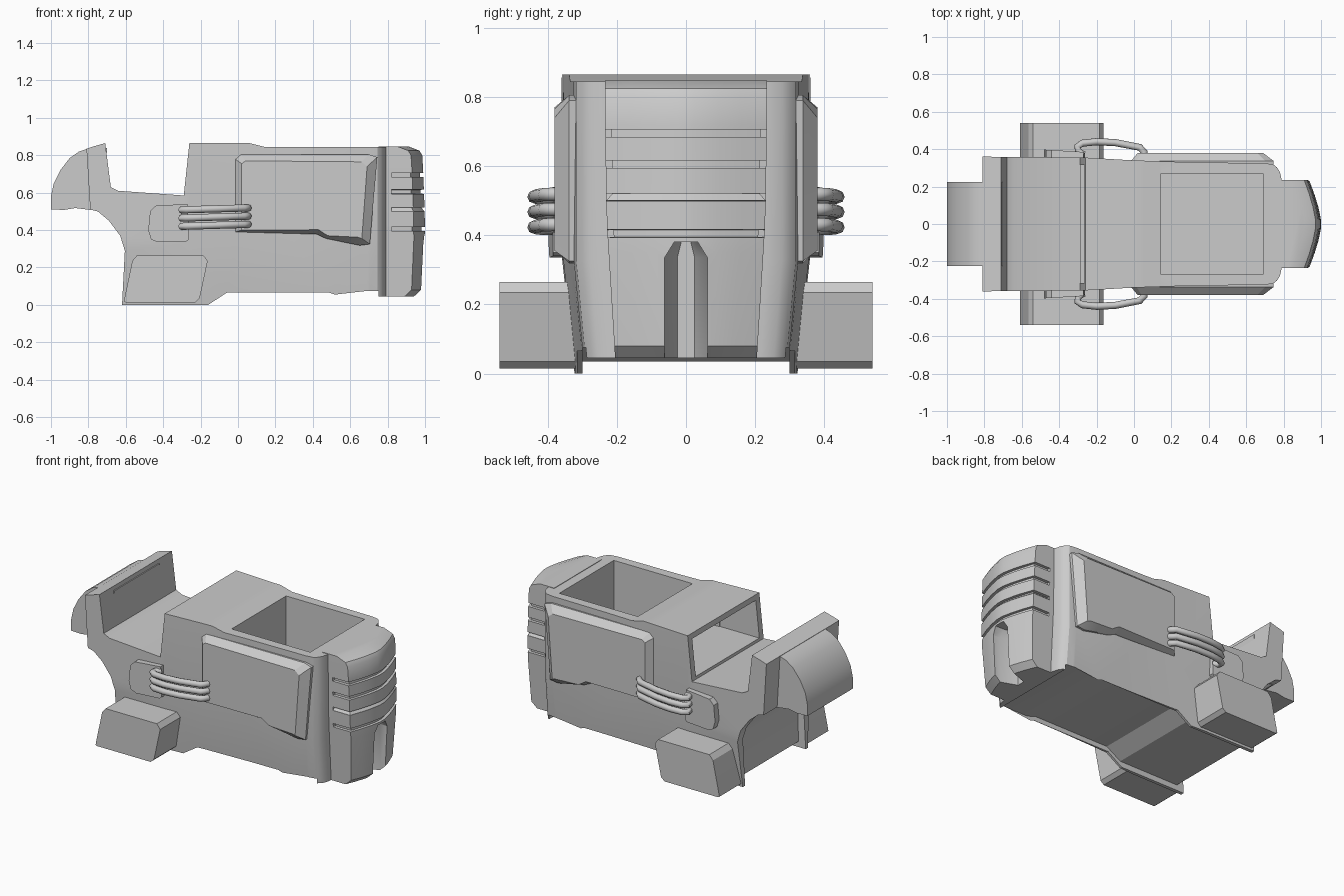
import bpy, bmesh, math
from mathutils import Vector

if "Cube" in bpy.data.objects:
    bpy.data.objects.remove(bpy.data.objects["Cube"])


def finish(ob, angle=28):
    bpy.ops.object.select_all(action='DESELECT')
    ob.select_set(True)
    bpy.context.view_layer.objects.active = ob
    bpy.ops.object.shade_smooth_by_angle(angle=math.radians(angle))


def loft(name, rings, edit=None):
    """Skin equal-length rings of points into a closed solid."""
    bm = bmesh.new()
    rows = [[bm.verts.new(p) for p in r] for r in rings]
    n = len(rows[0])
    for a, b in zip(rows, rows[1:]):
        for i in range(n):
            bm.faces.new((a[i], a[(i + 1) % n], b[(i + 1) % n], b[i]))
    bm.faces.new(rows[0])
    bm.faces.new(rows[-1])
    if edit:
        edit(bm)
    bmesh.ops.recalc_face_normals(bm, faces=bm.faces)
    me = bpy.data.meshes.new(name)
    bm.to_mesh(me)
    bm.free()
    ob = bpy.data.objects.new(name, me)
    bpy.context.collection.objects.link(ob)
    return ob


def ring(profile, y):
    return [(x, y, z) for x, z in profile]


def prism(name, profile, y0, y1, edit=None):
    return loft(name, [ring(profile, y0), ring(profile, y1)], edit)


def rect(x0, x1, z0, z1):
    return [(x0, z0), (x1, z0), (x1, z1), (x0, z1)]


def cut(ob, cutter):
    cutter.hide_render = True
    m = ob.modifiers.new("cut", 'BOOLEAN')
    m.operation, m.solver, m.object = 'DIFFERENCE', 'EXACT', cutter
    bpy.context.view_layer.objects.active = ob
    bpy.ops.object.modifier_apply(modifier=m.name)
    bpy.data.objects.remove(cutter)


def lerp(table, x):
    if x <= table[0][0]:
        return table[0][1]
    for (a, u), (b, v) in zip(table, table[1:]):
        if x <= b:
            return u + (v - u) * (x - a) / (b - a)
    return table[-1][1]


# main body: side profile, then width shaped along x and z
WIDTH = [(-0.81, .36), (-.26, .355), (0, .34), (.3, .33), (.70, .325),
         (.745, .318), (.765, .302), (.78, .278), (.79, .235)]
TAPER = [(0, .9), (.33, 1)]


def shape_body(bm):
    cuts = [((x, 0, 0), (1, 0, 0)) for x, _ in WIDTH[1:-1]] + [((0, 0, .33), (0, 0, 1))]
    for co, no in cuts:
        geom = bm.verts[:] + bm.edges[:] + bm.faces[:]
        bmesh.ops.bisect_plane(bm, geom=geom, plane_co=co, plane_no=no, dist=1e-5)
    for v in bm.verts:
        v.co.y = math.copysign(lerp(WIDTH, v.co.x) * lerp(TAPER, v.co.z), v.co.y)
    bmesh.ops.triangulate(bm, faces=bm.faces[:])


body = prism("body_shell", [
    (-.81, .835), (-.78, .845), (-.71, .865), (-.68, .63), (-.64, .61), (-.29, .585),
    (-.26, .865), (.06, .865), (.14, .845), (.79, .845), (.79, .045), (.55, .045),
    (.49, .065), (-.06, .065), (-.16, 0), (-.62, 0), (-.605, .29), (-.63, .37),
    (-.69, .45), (-.75, .50), (-.79, .51)], -.36, .36, shape_body)

# roof hatch, rear cabin opening and recessed underside
cut(body, prism("hatch_cut", rect(.145, .69, .30, 1), -.27, .27))
cut(body, prism("cabin_cut", rect(-.45, .10, .602, .832), -.315, .315))
cut(body, prism("underside_cut", [
    (-.83, -.1), (-.83, .485), (-.74, .525), (-.66, .465), (-.595, .38), (-.565, .29),
    (-.57, .035), (-.15, .035), (-.05, .095), (.48, .095), (.54, .075), (.75, .075),
    (.75, -.1)], -.30, .30))
finish(body)

# rear fender in front of the bulkhead
fender = prism("rear_fender", [
    (-.70, .84), (-.80, .836), (-.85, .82), (-.90, .785), (-.95, .72), (-.985, .65),
    (-1.0, .58), (-1.0, .51), (-.93, .508), (-.87, .518), (-.79, .508), (-.72, .55)], -.225, .225)
finish(fender)

# nose: plan outline lofted upward, with grooves stepped into the loft
def plan(z, reach, w, inset=0):
    half = [(.75, w), (.82, w), (.822, w - inset), (.94 - inset * .5, w - inset),
            (.967 - inset, w * .68), (.986 - inset, w * .4), (1.0 - inset, w * .1)]
    half = [(x if x < .83 else x - (1 - reach), y) for x, y in half]
    return [(x, y, z) for x, y in half] + [(x, -y, z) for x, y in reversed(half)]


REACH = [(.045, .95), (.08, .988), (.35, 1), (.5, .998), (.72, .99), (.80, .985),
         (.825, .97), (.848, .91)]
NOSE_W = [(.045, .205), (.45, .23), (.8, .235)]
levels = [(z, 0) for z, _ in REACH]
for g in (.405, .51, .605, .695):
    levels += [(g - .011, 0), (g - .0105, .018), (g + .0105, .018), (g + .011, 0)]
nose = loft("nose", [plan(z, lerp(REACH, z), lerp(NOSE_W, z), i) for z, i in sorted(levels)])


def slot(x, w):
    return [(x, -w, -.1), (x, w, -.1), (x, w, .335), (x, w * .55, .38),
            (x, -w * .55, .38), (x, -w, .335)]


cut(nose, loft("slot_cut", [slot(.84, .025), slot(.94, .062), slot(1.1, .062)]))
finish(nose)

# parts repeated on both sides
DOOR_BASE = [(-.015, .39), (-.015, .78), (.015, .805), (.70, .805), (.745, .79),
             (.722, .53), (.705, .325), (.65, .318), (.47, .355), (.42, .378)]
DOOR_FACE = [(.02, .40), (.02, .755), (.04, .77), (.66, .765), (.69, .74),
             (.675, .53), (.662, .355), (.64, .362), (.48, .37), (.43, .402)]
BOX = [(-.61, .02), (-.605, .045), (-.565, .235), (-.54, .265), (-.185, .265),
       (-.162, .235), (-.205, .035), (-.228, .014), (-.60, .014)]
MOUNT = [(-.48, .40), (-.47, .50), (-.44, .53), (-.27, .54), (-.262, .35),
         (-.275, .34), (-.43, .335), (-.465, .35)]
HOSE = [(.05, .36), (.055, .385), (.03, .41), (-.10, .435), (-.20, .44), (-.275, .432),
        (-.302, .415), (-.298, .39), (-.27, .37)]

for s, side in ((-1, "front"), (1, "back")):
    # raised door panel
    finish(loft(f"door_panel_{side}", [ring(DOOR_BASE, s * .31), ring(DOOR_BASE, s * .338),
                                       ring(DOOR_FACE, s * .38)]), 20)
    # axle box
    finish(prism(f"axle_box_{side}", BOX, s * .30, s * .54), 20)
    # hose mounting plate
    finish(loft(f"hose_mount_{side}", [
        ring(MOUNT, s * .33),
        [(x, s * (.385 - .06 * (x + .27)), z) for x, z in MOUNT]]), 20)
    # three bent hoses
    for k, z in enumerate((.423, .467, .511)):
        cu = bpy.data.curves.new(f"hose_{side}_{k}", 'CURVE')
        cu.dimensions, cu.bevel_depth, cu.bevel_resolution = '3D', .019, 2
        cu.use_fill_caps = True
        sp = cu.splines.new('POLY')
        sp.points.add(len(HOSE) - 1)
        for p, (x, y) in zip(sp.points, HOSE):
            p.co = (x, s * y, z + .03 * (x + .2), 1)
        ob = bpy.data.objects.new(cu.name, cu)
        bpy.context.collection.objects.link(ob)
        bpy.ops.object.select_all(action='DESELECT')
        ob.select_set(True)
        bpy.context.view_layer.objects.active = ob
        bpy.ops.object.convert(target='MESH')
        finish(bpy.context.object, 50)
